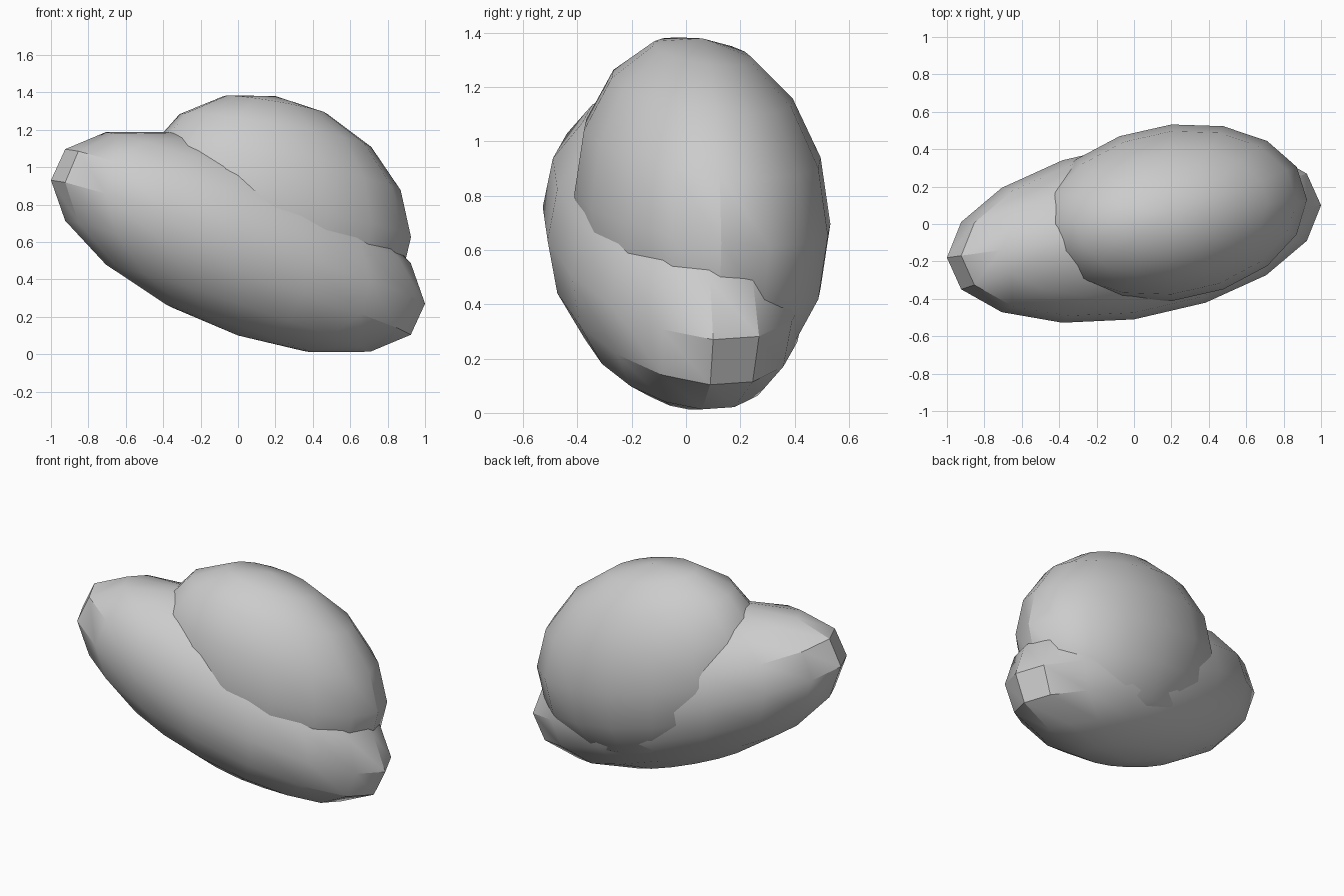
import bpy
import bmesh
import math
from mathutils import Matrix, Vector

cube = bpy.data.objects.get("Cube")
if cube:
    bpy.data.objects.remove(cube, do_unlink=True)

# Single plain stone colour
stone = bpy.data.materials.new("stone_grey")
stone.use_nodes = True
grey = (0.6, 0.6, 0.6, 1.0)
stone.diffuse_color = grey
stone.node_tree.nodes["Principled BSDF"].inputs["Base Color"].default_value = grey


def pebble(name, centre, rows):
    """Low-poly ball stretched and leaned by a 3x3 shape matrix."""
    bm = bmesh.new()
    bmesh.ops.create_uvsphere(bm, u_segments=16, v_segments=8, radius=1)
    shape = Matrix.Translation(Vector(centre)) @ Matrix(rows).to_4x4()
    bmesh.ops.transform(bm, matrix=shape, verts=bm.verts)
    mesh = bpy.data.meshes.new(name)
    bm.to_mesh(mesh)
    bm.free()
    mesh.materials.append(stone)
    obj = bpy.data.objects.new(name, mesh)
    bpy.context.collection.objects.link(obj)
    bpy.ops.object.select_all(action="DESELECT")
    obj.select_set(True)
    bpy.context.view_layer.objects.active = obj
    bpy.ops.object.shade_smooth_by_angle(angle=math.radians(30))
    return obj


# Long flat stone leaning down towards the left
pebble("lower_stone", (0, -0.04, 0.6),
       ((1, 0, 0), (0.14, 0.47, 0), (-0.33, -0.035, 0.5)))

# Rounder stone sunk into its upper side
pebble("upper_stone", (0.2, 0.06, 0.75),
       ((0.725, 0, 0), (0.07, 0.472, 0), (-0.124, -0.054, 0.63)))
